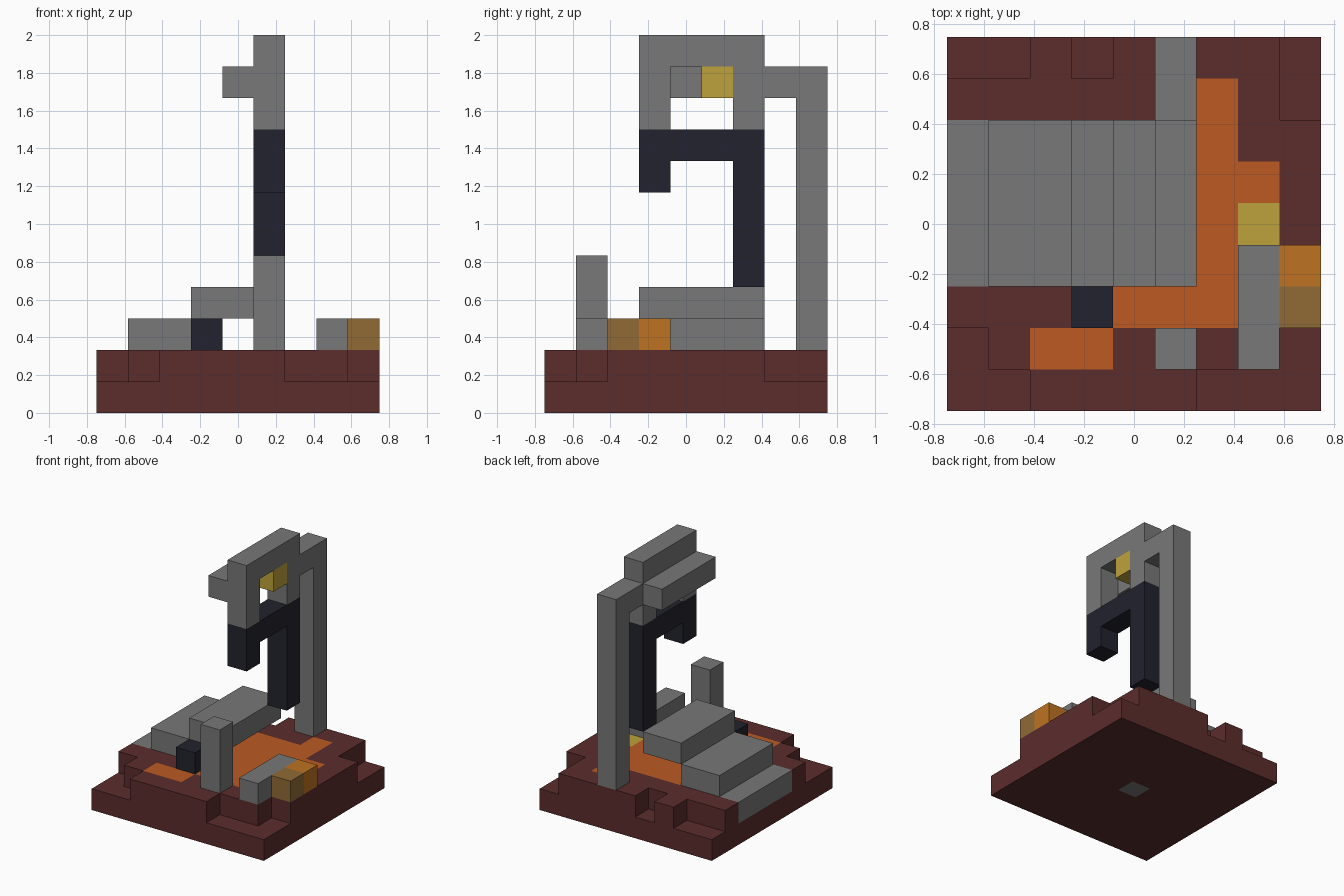
import bpy, bmesh
from mathutils import Vector

cube = bpy.data.objects.get("Cube")
if cube:
    bpy.data.objects.remove(cube, do_unlink=True)

U = 1 / 6                        # edge of one block
ORIGIN = Vector((-0.75, -0.75, 0))


def srgb(*rgb):
    return [((c / 255 + 0.055) / 1.055) ** 2.4 for c in rgb] + [1]


def material(name, *rgb):
    mat = bpy.data.materials.new(name)
    mat.use_nodes = True
    mat.diffuse_color = srgb(*rgb)
    mat.node_tree.nodes["Principled BSDF"].inputs["Base Color"].default_value = srgb(*rgb)
    return mat


maroon = material("maroon rock", 92, 44, 44)
grey = material("grey stone", 120, 120, 120)
dark = material("dark blue black", 34, 34, 46)
orange = material("lava orange", 188, 90, 34)
yellow = material("glow yellow", 190, 162, 60)
amber = material("amber", 190, 114, 34)
brown = material("golden brown", 145, 107, 54)

blocks = {}                      # cell -> (part name, material)


def box(part, mat, x, y, z):
    """Fill inclusive cell ranges; later boxes replace earlier ones."""
    spans = [range(s[0], s[1] + 1) if isinstance(s, tuple) else (s,) for s in (x, y, z)]
    for i in spans[0]:
        for j in spans[1]:
            for k in spans[2]:
                blocks[i, j, k] = (part, mat)


def carve(x, y, z):
    for i in range(x[0], x[1] + 1):
        for j in range(y[0], y[1] + 1):
            blocks.pop((i, j, z), None)


# Stepped rock base with notched rim
box("base", maroon, (0, 8), (0, 8), (0, 1))
for x, y in (((0, 1), (0, 0)), ((0, 0), (1, 1)), ((6, 8), (0, 0)), ((8, 8), (1, 1)),
             ((0, 1), (8, 8)), ((3, 3), (8, 8)), ((8, 8), (7, 8))):
    carve(x, y, 1)
box("base_core", grey, 4, 4, 0)

# Lava pool flush with the ground
box("lava_pool", orange, 6, (2, 7), 1)
box("lava_pool", orange, (3, 5), (3, 6), 1)
box("lava_pool", orange, (4, 5), 2, 1)
box("lava_pool", orange, (2, 3), 1, 1)
box("lava_pool", orange, 7, 5, 1)
box("lava_glow", yellow, 7, 4, 1)

# Broad steps rising to the pool
box("lower_step", grey, 0, (3, 6), 1)
box("middle_step", grey, (1, 2), (3, 6), 2)
box("upper_step", grey, (3, 4), (3, 6), 3)

# Small pieces on the ground
box("front_post", grey, 5, 1, (2, 4))
box("dark_block", dark, 3, 2, 2)
box("side_bench", grey, 7, (1, 3), 2)
box("brown_block", brown, 8, 2, 2)
box("amber_block", amber, 8, 3, 2)

# Tall rear pillar and hanging head
box("rear_pillar", grey, 5, 8, (2, 10))
box("pillar_link", grey, 5, 7, 10)
box("head_top", grey, 5, (3, 6), 11)
for j in (3, 6):
    box("head_supports", grey, 5, j, (9, 10))
box("head_side", grey, 4, (3, 6), 10)
box("head_lamp", yellow, 5, 5, 10)
box("dark_jaw", dark, 5, (3, 6), 8)
box("dark_jaw", dark, 5, 3, 7)
box("dark_jaw", dark, 5, 6, (4, 7))


def build(part):
    """Mesh the exposed faces of one part."""
    bm = bmesh.new()
    for cell, (name, mat) in blocks.items():
        if name != part:
            continue
        for axis in range(3):
            for side in (0, 1):
                step = [0, 0, 0]
                step[axis] = 2 * side - 1
                if tuple(c + s for c, s in zip(cell, step)) in blocks:
                    continue
                a, b = (axis + 1) % 3, (axis + 2) % 3
                corners = []
                for p, q in ((0, 0), (1, 0), (1, 1), (0, 1)):
                    co = Vector(cell)
                    co[axis] += side
                    co[a] += p
                    co[b] += q
                    corners.append(bm.verts.new(ORIGIN + co * U))
                bm.faces.new(corners if side else corners[::-1])
    bmesh.ops.remove_doubles(bm, verts=bm.verts, dist=0.001)
    mesh = bpy.data.meshes.new(part)
    bm.to_mesh(mesh)
    bm.free()
    mesh.materials.append(next(m for n, m in blocks.values() if n == part))
    bpy.context.collection.objects.link(bpy.data.objects.new(part, mesh))


for part in dict.fromkeys(name for name, _ in blocks.values()):
    build(part)
